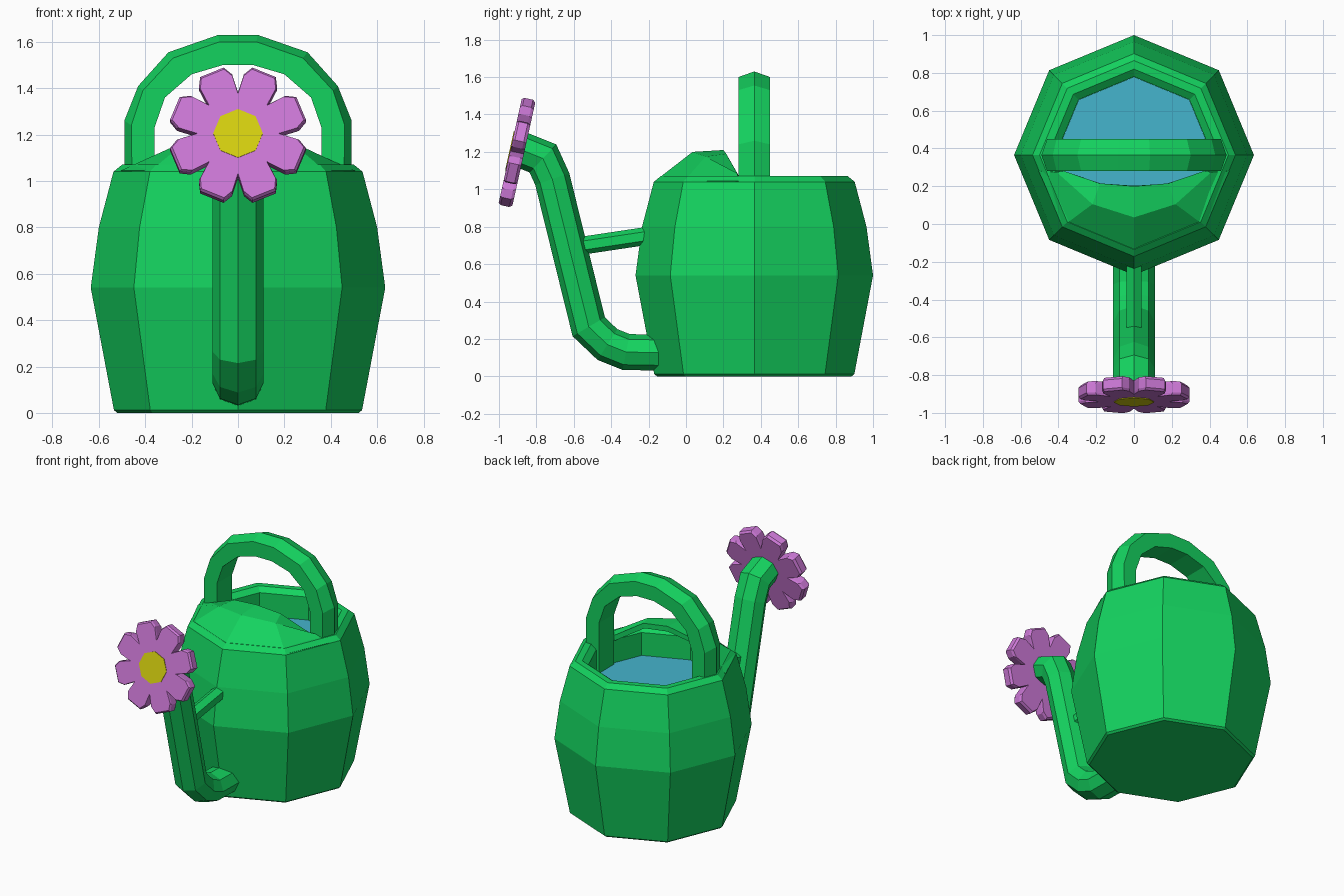
import bpy, bmesh, math
from mathutils import Vector, Matrix

if "Cube" in bpy.data.objects:
    bpy.data.objects.remove(bpy.data.objects["Cube"])


def material(name, rgb):
    m = bpy.data.materials.new(name)
    m.diffuse_color = (*rgb, 1)
    m.use_nodes = True
    m.node_tree.nodes["Principled BSDF"].inputs["Base Color"].default_value = m.diffuse_color
    return m


GREEN = material("green", (0.007, 0.645, 0.114))
PINK = material("pink", (0.61, 0.19, 0.68))
YELLOW = material("yellow", (0.68, 0.64, 0.005))
WATER = material("water", (0.06, 0.46, 0.61))
CY = 0.365  # barrel axis


def loft(name, rings, mat, closed=True, caps=True):
    """Skin a list of equal-length point rings."""
    bm = bmesh.new()
    vs = [[bm.verts.new(p) for p in ring] for ring in rings]
    n = len(rings[0])
    for a, b in zip(vs, vs[1:]):
        for i in range(n if closed else n - 1):
            j = (i + 1) % n
            bm.faces.new((a[i], a[j], b[j], b[i]))
    if caps:
        bm.faces.new(vs[0])
        bm.faces.new(vs[-1])
    bmesh.ops.recalc_face_normals(bm, faces=bm.faces)
    me = bpy.data.meshes.new(name)
    bm.to_mesh(me)
    bm.free()
    me.materials.append(mat)
    ob = bpy.data.objects.new(name, me)
    bpy.context.collection.objects.link(ob)
    return ob


def octagon(r, z):
    return [(r * math.cos(k * math.pi / 4), CY + r * math.sin(k * math.pi / 4), z)
            for k in range(8)]


def tube(name, path, rx, rn, sides, mat):
    """Tube along a (y, z) path in the x = 0 plane."""
    pts = [Vector((0, y, z)) for y, z in path]
    rings = []
    for i, p in enumerate(pts):
        d0 = (pts[i] - pts[i - 1]).normalized() if i else None
        d1 = (pts[i + 1] - pts[i]).normalized() if i < len(pts) - 1 else None
        t = ((d0 or d1) + (d1 or d0)).normalized()
        stretch = 1 / t.dot(d0 or d1)  # keep width through the mitre
        nrm = Vector((0, -t.z, t.y)) * rn * stretch
        rings.append([p + Vector((rx * math.sin(a), 0, 0)) + nrm * math.cos(a)
                      for a in (2 * math.pi * k / sides for k in range(sides))])
    return loft(name, rings, mat)


# Barrel body with rim and inner well
profile = [(0.52, 0), (0.535, 0.012), (0.635, 0.54), (0.60, 0.80), (0.537, 1.04),
           (0.50, 1.07), (0.455, 1.07), (0.415, 1.04), (0.415, 0.85)]
loft("body", [octagon(r, z) for r, z in profile], GREEN)

# Water surface
loft("water", [octagon(0.414, 0.855), octagon(0.414, 0.88)], WATER)

# Domed front cover: half rows mirrored across x
rows = [[(0, -0.165, 1.045), (0.375, -0.01, 1.045), (0.505, 0.28, 1.045)],
        [(0, 0.035, 1.20), (0.22, 0.105, 1.175), (0.41, 0.275, 1.085)],
        [(0, 0.20, 1.21), (0.18, 0.215, 1.19), (0.37, 0.28, 1.075)]]
full = [[(-x, y, z) for x, y, z in row[:0:-1]] + row for row in rows]
cover = loft("front_cover", full, GREEN, closed=False, caps=False)
if sum(p.normal.z for p in cover.data.polygons) < 0:
    cover.data.flip_normals()
thick = cover.modifiers.new("thickness", "SOLIDIFY")
thick.thickness = 0.035
thick.offset = -1

# Arched handle with a ridged outer side: inner, shoulder and ridge (x, z)
stations = [((0.36, 0.87), (0.455, 0.87), (0.49, 0.87)),
            ((0.36, 1.23), (0.46, 1.24), (0.49, 1.26)),
            ((0.315, 1.36), (0.41, 1.39), (0.43, 1.41)),
            ((0.20, 1.46), (0.28, 1.53), (0.30, 1.555)),
            ((0.065, 1.50), (0.08, 1.60), (0.085, 1.63))]


def handle_ring(st, s):
    (ix, iz), (hx, hz), (rx, rz) = st
    return [(s * ix, 0.28, iz), (s * ix, 0.45, iz), (s * hx, 0.45, hz),
            (s * rx, CY, rz), (s * hx, 0.28, hz)]


loft("handle", [handle_ring(s, 1) for s in stations]
     + [handle_ring(s, -1) for s in reversed(stations)], GREEN)

# Spout and its brace
tube("spout", [(-0.05, 0.125), (-0.32, 0.13), (-0.42, 0.17), (-0.52, 0.265),
               (-0.715, 1.055), (-0.765, 1.165), (-0.89, 1.215)], 0.11, 0.096, 8, GREEN)
tube("spout_brace", [(-0.58, 0.695), (-0.18, 0.755)], 0.047, 0.048, 6, GREEN)

# Flower: local x/y in the petal plane, local z towards the viewer
place = Matrix.Translation((0, -0.94, 1.205)) @ Matrix.Rotation(math.radians(77.5), 4, 'X')
petal = [(-22.5, 0.185), (-17, 0.265), (-10.5, 0.30), (10.5, 0.30), (17, 0.265)]
outline = [(r, math.radians(22.5 + 45 * k + a)) for k in range(8) for a, r in petal]


def flat_ring(polar, inset, z):
    return [place @ Vector(((r - inset) * math.cos(a), (r - inset) * math.sin(a), z))
            for r, a in polar]


loft("flower_petals", [flat_ring(outline, i, z) for i, z in
                       ((0.012, -0.075), (0, -0.06), (0, -0.012), (0.01, 0))], PINK)
disc = [(0.107, k * math.pi / 4) for k in range(8)]
loft("flower_centre", [flat_ring(disc, 0, -0.02), flat_ring(disc, 0, 0.004)], YELLOW)
